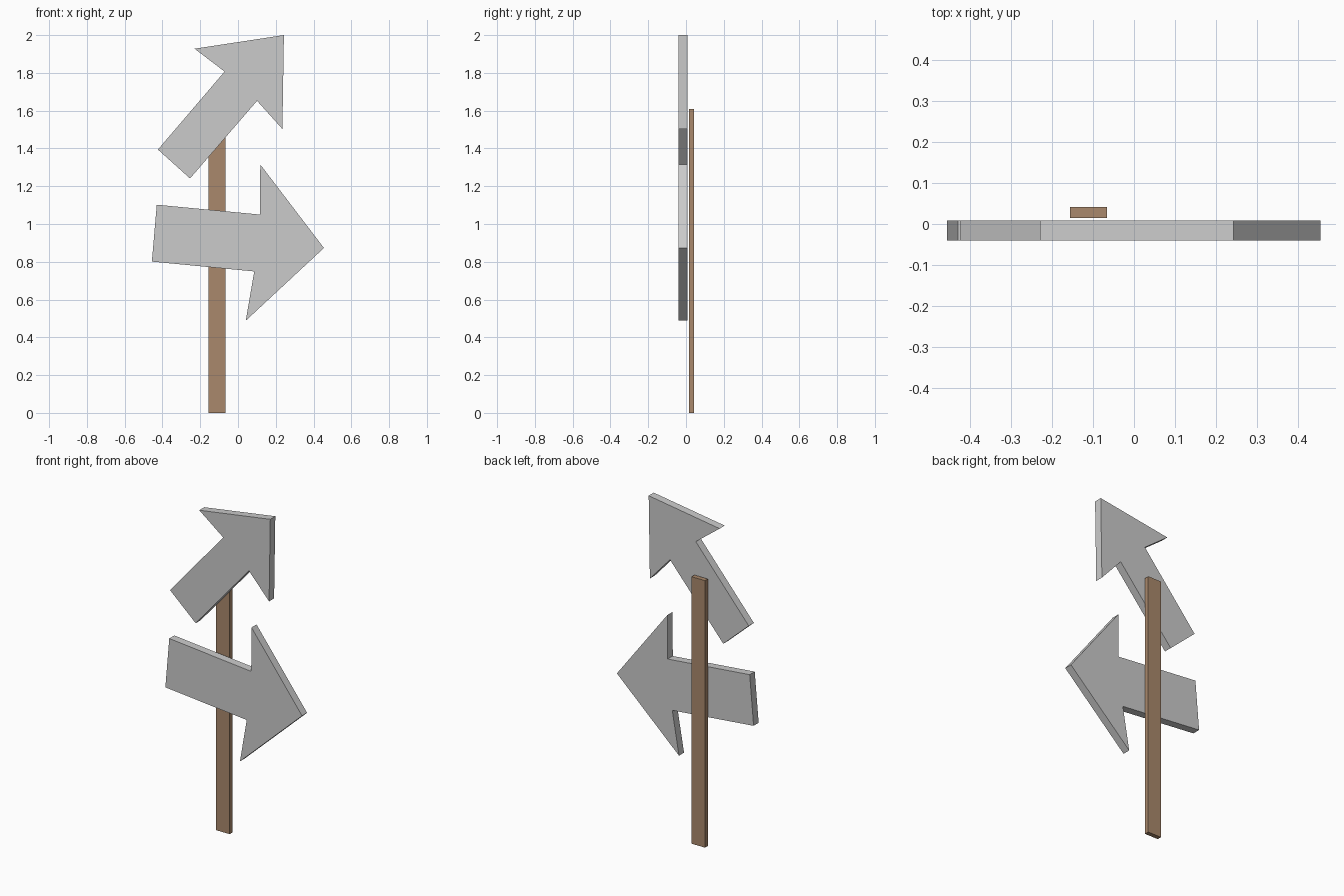
import bpy, bmesh

if "Cube" in bpy.data.objects:
    bpy.data.objects.remove(bpy.data.objects["Cube"])


def plate(name, outline, y_front, y_back):
    """Extrude a closed (x, z) outline from y_front to y_back."""
    bm = bmesh.new()
    face = bm.faces.new([bm.verts.new((x, y_front, z)) for x, z in outline])
    ext = bmesh.ops.extrude_face_region(bm, geom=[face], use_keep_orig=True)
    verts = [g for g in ext["geom"] if isinstance(g, bmesh.types.BMVert)]
    bmesh.ops.translate(bm, verts=verts, vec=(0, y_back - y_front, 0))
    bmesh.ops.recalc_face_normals(bm, faces=bm.faces)
    mesh = bpy.data.meshes.new(name)
    bm.to_mesh(mesh)
    bm.free()
    obj = bpy.data.objects.new(name, mesh)
    bpy.context.collection.objects.link(obj)
    return obj


# Arrow boards
plate("upper_arrow", [(0.243, 2.0), (-0.23, 1.928), (-0.071, 1.807),
                      (-0.424, 1.394), (-0.254, 1.241), (0.101, 1.652),
                      (0.235, 1.503)], -0.04, 0.008)
plate("lower_arrow", [(-0.43, 1.102), (0.116, 1.05), (0.118, 1.315),
                      (0.455, 0.873), (0.041, 0.488), (0.086, 0.749),
                      (-0.456, 0.801)], -0.04, 0.008)

# Wooden post behind the boards
post = plate("post", [(-0.156, 0), (-0.066, 0), (-0.066, 1.608),
                      (-0.156, 1.608)], 0.015, 0.042)
wood = bpy.data.materials.new("wood")
wood.diffuse_color = (0.4, 0.25, 0.15, 1)
wood.use_nodes = True
wood.node_tree.nodes["Principled BSDF"].inputs["Base Color"].default_value = wood.diffuse_color
post.data.materials.append(wood)
